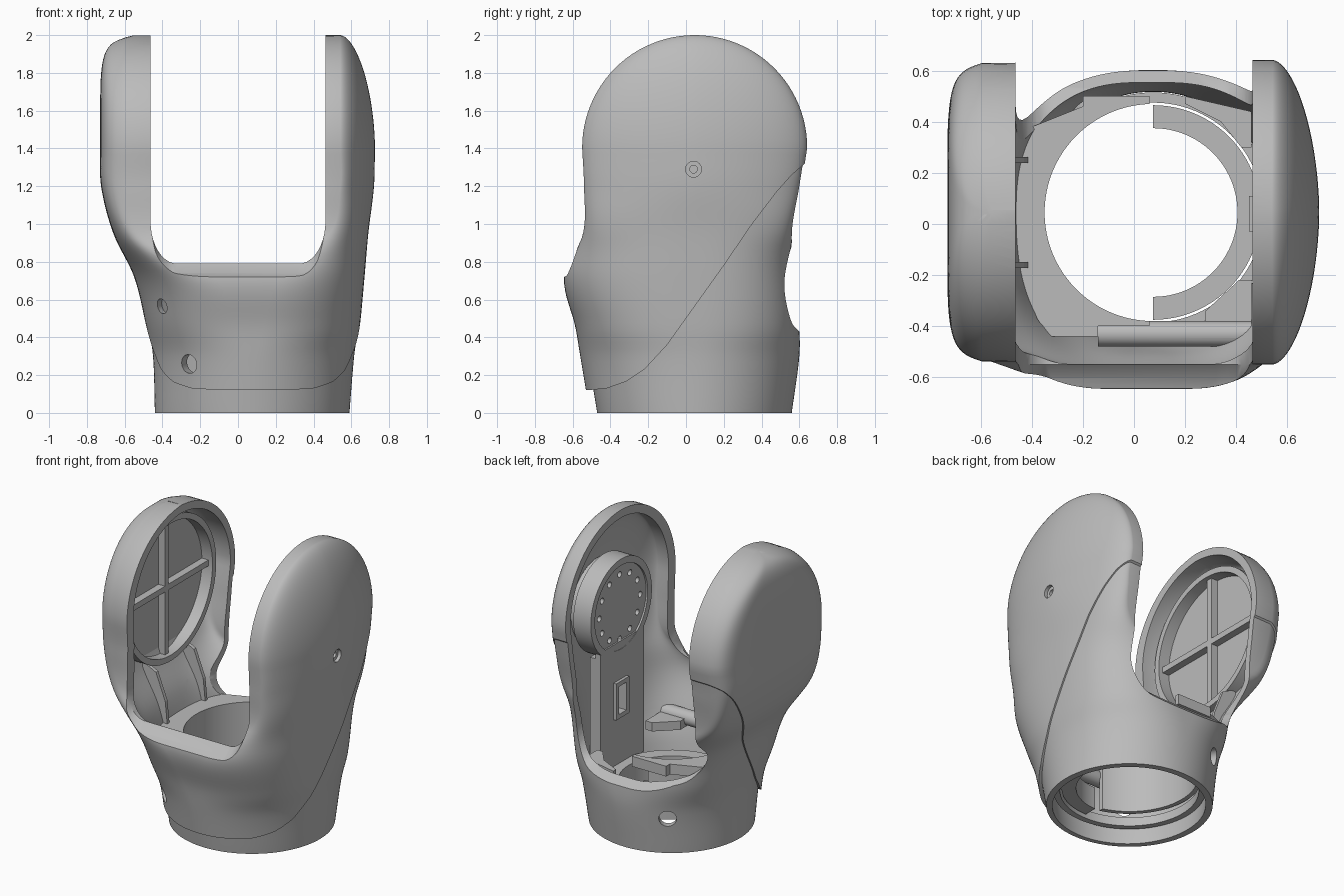
import bpy, bmesh, math
from math import sin, cos, pi, sqrt
from mathutils import Vector, Matrix

if "Cube" in bpy.data.objects:
    bpy.data.objects.remove(bpy.data.objects["Cube"])

grey = bpy.data.materials.new("matte grey")
grey.use_nodes = True
grey.diffuse_color = (0.5, 0.5, 0.5, 1)
grey.node_tree.nodes["Principled BSDF"].inputs["Base Color"].default_value = (0.5, 0.5, 0.5, 1)

CY, CZ, R = 0.046, 1.404, 0.596      # centre and radius of the rounded arm ends


def make(name, bm):
    bmesh.ops.recalc_face_normals(bm, faces=bm.faces)
    me = bpy.data.meshes.new(name)
    bm.to_mesh(me)
    bm.free()
    me.materials.append(grey)
    ob = bpy.data.objects.new(name, me)
    bpy.context.collection.objects.link(ob)
    return ob


def activate(ob):
    bpy.ops.object.select_all(action='DESELECT')
    ob.select_set(True)
    bpy.context.view_layer.objects.active = ob


def cut(ob, tool, op='DIFFERENCE'):
    mod = ob.modifiers.new("cut", 'BOOLEAN')
    mod.operation, mod.solver, mod.object = op, 'EXACT', tool
    activate(ob)
    bpy.ops.object.modifier_apply(modifier=mod.name)
    bpy.data.objects.remove(tool)


def smooth(ob, angle=30):
    activate(ob)
    bpy.ops.object.shade_smooth_by_angle(angle=math.radians(angle))


def loft(name, rings):
    bm = bmesh.new()
    rows = [[bm.verts.new(p) for p in ring] for ring in rings]
    n = len(rows[0])
    for a, b in zip(rows, rows[1:]):
        for i in range(n):
            j = (i + 1) % n
            bm.faces.new((a[i], a[j], b[j], b[i]))
    bm.faces.new(rows[0][::-1])
    bm.faces.new(rows[-1])
    return make(name, bm)


def prism(name, pts, axis, lo, hi):
    place = lambda p, d: (d, *p) if axis == 'X' else (p[0], d, p[1]) if axis == 'Y' else (*p, d)
    return loft(name, [[place(p, d) for p in pts] for d in (lo, hi)])


def box(name, x, y, z):
    return prism(name, [(x[0], y[0]), (x[1], y[0]), (x[1], y[1]), (x[0], y[1])], 'Z', *z)


def rod(name, start, end, r, seg=40):
    a, b = Vector(start), Vector(end)
    bm = bmesh.new()
    turn = (b - a).to_track_quat('Z', 'Y').to_matrix().to_4x4()
    bmesh.ops.create_cone(bm, cap_ends=True, segments=seg, radius1=r, radius2=r,
                          depth=(b - a).length, matrix=Matrix.Translation((a + b) / 2) @ turn)
    return make(name, bm)


def tube(name, start, end, r_out, r_in, seg=64):
    a, b = Vector(start), Vector(end)
    ob = rod(name, a, b, r_out, seg)
    d = (b - a) * 0.1
    cut(ob, rod("bore", a - d, b + d, r_in, seg))
    return ob


# Shell sections: height, left and right x, front and back y, core x pair, roundness pair
KEYS = [
    (0.0, -.45, .60, -.51, .57, .075, .075, 2, 2),
    (0.3, -.46, .625, -.56, .61, .07, .08, 2.15, 2.15),
    (0.45, -.485, .645, -.585, .61, .03, .11, 2.4, 2.4),
    (0.72, -.55, .67, -.645, .59, -.1, .2, 2.6, 2.5),
    (0.95, -.66, .69, -.545, .57, -.48, .48, 4, 2.2),
    (1.2, -.725, .72, -.54, .61, -.54, .54, 6, 1.8),
    (CZ, -.73, .725, -.55, .642, -.54, .54, 6, 1.8),
]


def section(z):
    """Smooth interpolation between the key sections."""
    z = max(0, min(z, CZ))
    k = max(i for i in range(len(KEYS) - 1) if KEYS[i][0] <= z)
    a, b = KEYS[k], KEYS[k + 1]
    p, q = KEYS[max(k - 1, 0)], KEYS[min(k + 2, len(KEYS) - 1)]
    w = b[0] - a[0]
    t = (z - a[0]) / w
    out = []
    for i in range(1, 9):
        m0 = (b[i] - p[i]) / (b[0] - p[0]) * w
        m1 = (q[i] - a[i]) / (q[0] - a[0]) * w
        out.append((2*t**3 - 3*t*t + 1) * a[i] + (t**3 - 2*t*t + t) * m0
                   + (3*t*t - 2*t**3) * b[i] + (t**3 - t*t) * m1)
    return out


def ring(z, off, front_in, n=128):
    xl, xr, yf, yb, cl, cr, pl, pr = section(z)
    u = min(max(0, z - CZ) / (R - off), 0.9999)
    s = sqrt(1 - u * u)
    pts = []
    for i in range(n):
        t = 2 * pi * (i + .5) / n
        c, d = cos(t), sin(t)
        core, edge, p = (cr, xr - off, pr) if c > 0 else (cl, xl + off, pl)
        h = (yb - off if d > 0 else yf + off + front_in) - CY
        rx = (edge - core) * (1 - u**p) ** (1 / p)
        x = core + rx * abs(c) ** (2 / p)
        # bevel of the right arm's cover: shrink towards the arm centre with depth
        k = 1 - .032 * max(0, pl - 2.8) * (max(0, -.54 - x) / .19) ** 1.3
        pts.append((x, CY + k * h * s * abs(d) ** (2 / p), CZ + k * (z - CZ) if z > CZ else z))
    return pts


def hull(name, off, front_in=0, bottom=0.0):
    zs = [bottom] + [0.03 + i * (CZ - 0.03) / 40 for i in range(41)]
    zs += [CZ + (R - off) * sin(pi / 2 * i / 24) for i in range(1, 24)] + [CZ + (R - off) * 0.9999]
    return loft(name, [ring(z, off, front_in) for z in zs])


def fit(ob):
    """Trim an inner part so that it ends inside the shell wall."""
    cut(ob, hull("clip", .035, .01), 'INTERSECT')
    return ob


def opening():
    """U-shaped gap between the arms; its floor slopes down to the back."""
    rings = []
    for y, zb in [(-.9, .70), (-.645, .72), (-.60, .74), (-.55, .79), (0, .72), (.45, .54),
                  (.53, .50), (.6, .43), (.9, .35)]:
        w, r = 0.463, 0.14
        arc = [(w - r + r * sin(a * pi / 20), zb + 1.6 * r * (1 - cos(a * pi / 20))) for a in range(11)]
        prof = arc + [(w, 2.3), (-w, 2.3)] + [(-x, z) for x, z in arc[::-1]]
        rings.append([(x, y, z) for x, z in prof])
    return loft("gap", rings)


def seam_region():
    path = [(-.9, .12), (-.52, .12), (-.42, .13), (-.32, .165), (-.22, .23), (-.1, .36), (.05, .57),
            (.2, .78), (.35, 1.0), (.48, 1.17), (.56, 1.26), (.64, 1.33), (.9, 1.45)]
    return prism("seam", path + [(.9, 2.3), (-.9, 2.3)], 'X', -1, 1)


# Front and rear shells with their screw holes
for name, off, inset, op in [("front_shell", 0, 0, 'INTERSECT'), ("rear_shell", .01, .03, 'DIFFERENCE')]:
    shell = hull(name, off, inset)
    cut(shell, hull("cavity", .055, .02, -.05))
    cut(shell, seam_region(), op)
    cut(shell, opening())
    for a, b, r in [((.4, .04, 1.29), (.9, .04, 1.29), .042),
                    ((-.2, -.3, .27), (-.42, -.8, .23), .05),
                    ((-.3, -.25, .58), (-.56, -.7, .54), .04),
                    ((-.1, .3, .25), (-.38, .8, .25), .055)]:
        cut(shell, rod("hole", a, b, r))
    smooth(shell)

# Left arm: screw boss, drive disc and carrier
smooth(tube("screw_boss", (.6, .04, 1.29), (.7, .04, 1.29), .042, .02))
hub = rod("drive_disc", (.48, .03, 1.33), (.65, .03, 1.33), .29, 64)
for i in range(12):
    y, z = .03 + .22 * cos(i * pi / 6), 1.33 + .22 * sin(i * pi / 6)
    cut(hub, rod("bolt_hole", (.4, y, z), (.53, y, z), .02, 16))
smooth(hub)
smooth(tube("drive_rim", (.468, .03, 1.33), (.6, .03, 1.33), .33, .285))
carrier = box("carrier_plate", (.47, .51), (-.22, .25), (.25, 1.1))
cut(carrier, box("slot", (.4, .6), (0, .08), (.62, .81)))
for y in (-.19, .22):
    box("carrier_rail", (.47, .55), (y - .03, y + .03), (.3, 1.05))
slot = box("slot_frame", (.45, .5), (-.03, .11), (.59, .84))
cut(slot, box("slot", (.4, .6), (0, .08), (.62, .81)))

# Right arm: ribbed cover inside the cavity
smooth(tube("cover_ring", (-.64, CY, CZ), (-.54, CY, CZ), .49, .45, 96))
smooth(rod("cover_disc", (-.64, CY, CZ), (-.62, CY, CZ), .47, 96))
box("cover_rib_upright", (-.63, -.57), (CY - .02, CY + .02), (CZ - .46, CZ + .46))
box("cover_rib_level", (-.63, -.57), (CY - .46, CY + .46), (CZ - .02, CZ + .02))

# Bracket plate with round opening, and the fins that carry the right arm
shelf = prism("bracket_plate", [(-.5, -.44), (-.14, -.44), (-.14, -.40), (.06, -.40), (.06, .5),
                                (-.2, .5), (-.2, .46), (-.5, .34)], 'Z', .53, .6)
cut(shelf, rod("bore", (.075, .045, .4), (.075, .045, .7), .425, 96))
fit(shelf)
sleeve = tube("bracket_sleeve", (.075, .045, .2), (.075, .045, .6), .455, .425, 96)
cut(sleeve, box("half", (-.05, .9), (-.9, .9), (0, 1)))
smooth(sleeve)
for y in (-.16, .25):
    fit(prism("bracket_fin", [(-.41, .55), (-.43, .75), (-.5, .93), (-.6, .98), (-.6, .85), (-.48, .6)],
              'Y', y - .012, y + .012))

# Half collar, cross shaft and corner gussets
collar = tube("half_collar", (.075, .045, .12), (.075, .045, .27), .42, .33, 96)
cut(collar, box("half", (-.9, .075), (-.9, .9), (0, 1)))
smooth(collar)
smooth(fit(rod("cross_shaft", (-.14, -.43, .45), (.46, -.43, .45), .05)))
fit(prism("front_gusset", [(.28, -.44), (.46, -.44), (.46, -.22), (.41, -.22), (.28, -.34)], 'Z', .4, .46))
fit(prism("back_gusset", [(.2, .5), (.46, .44), (.46, .3), (.42, .3), (.34, .4), (.2, .47)], 'Z', .4, .46))

# Inner lip around the base
smooth(tube("base_lip", (.075, .045, .1), (.075, .045, .16), .47, .43, 96))
